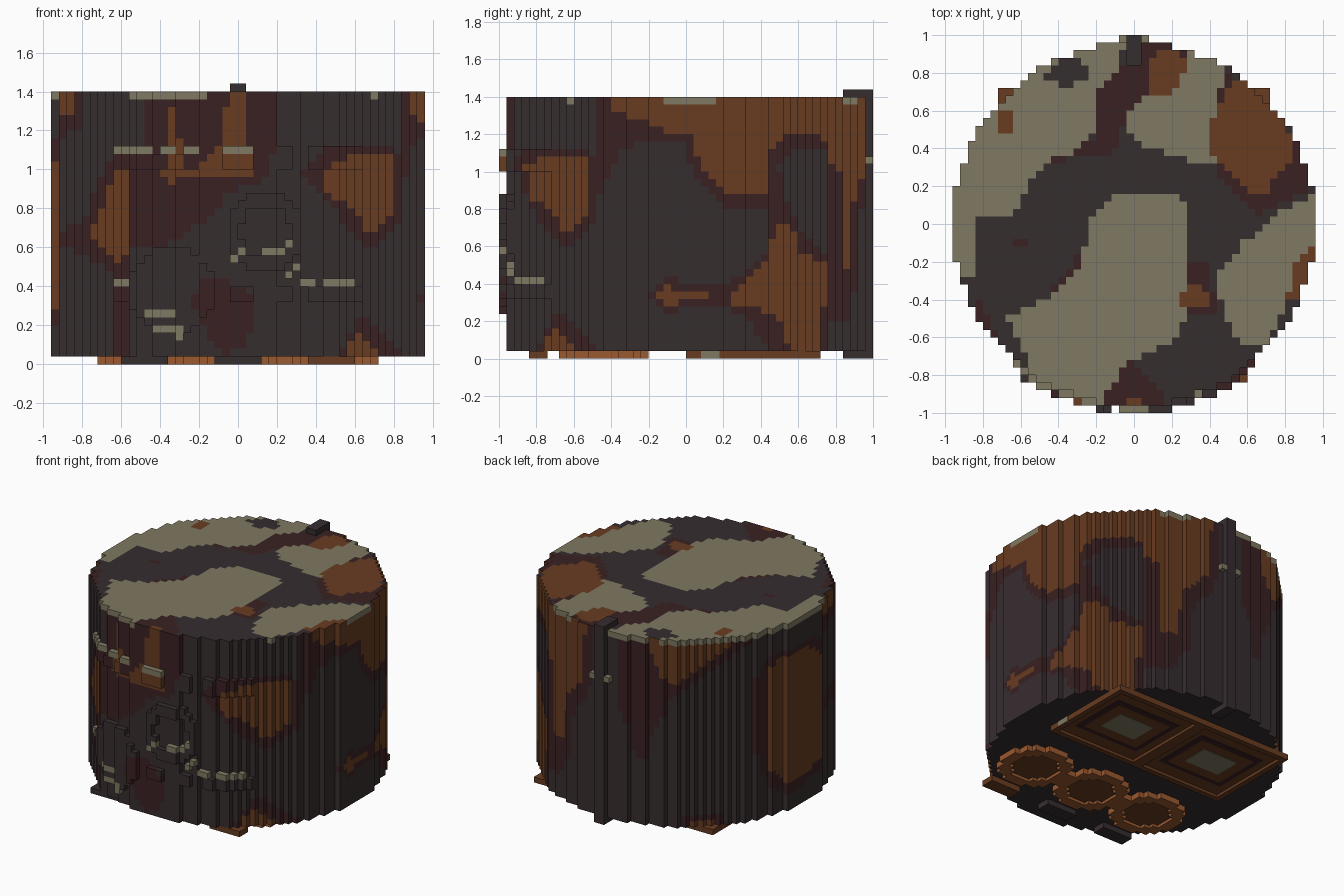
import bpy, bmesh, math

if "Cube" in bpy.data.objects:
    bpy.data.objects.remove(bpy.data.objects["Cube"])

V = 0.04                      # block size
N = 24                        # blocks per radius
Z0, Z1 = 0.04, 1.40           # drum bottom and top
CHAR, MAROON, RUST, KHAKI, ORANGE = range(5)
COLOURS = [("charcoal", (0.037, 0.026, 0.028)), ("dark_maroon", (0.042, 0.015, 0.016)),
           ("rust_brown", (0.138, 0.045, 0.015)), ("khaki", (0.215, 0.190, 0.122)),
           ("orange_brown", (0.32, 0.10, 0.03))]
MATS = []
for name, rgb in COLOURS:
    m = bpy.data.materials.new(name)
    m.use_nodes = True
    m.diffuse_color = (*rgb, 1)
    bsdf = m.node_tree.nodes["Principled BSDF"]
    bsdf.inputs["Base Color"].default_value = (*rgb, 1)
    bsdf.inputs["Roughness"].default_value = 0.9
    MATS.append(m)

# ---- camouflage patches: later patches cover earlier ones ----
PAINT = {"front": [], "side": [], "back": [], "top": []}


def patch(zone, mat, *pts):
    PAINT[zone].append((mat, pts))


def paint(zone, u, v):
    colour = CHAR
    for mat, pts in PAINT[zone]:
        inside = False
        for (a, b), (c, d) in zip(pts, pts[1:] + pts[:1]):
            if (b > v) != (d > v) and u < (c - a) * (v - b) / (d - b) + a:
                inside = not inside
        if inside:
            colour = mat
    return colour


# front wall (x, z)
patch("front", MAROON, (-.45, 1.41), (.2, 1.41), (.2, 1.15), (.14, .95), (-.05, .88), (-.15, .75), (-.35, .62),
      (-.55, .58), (-.56, .03), (-.64, .03), (-.63, .48), (-.94, .62), (-.94, .68), (-.8, .72), (-.66, 1.05), (-.5, 1.1))
patch("front", MAROON, (.33, .97), (.45, 1.13), (.8, 1.13), (.84, 1.0), (.84, .72), (.68, .6), (.55, .72), (.45, .85))
patch("front", MAROON, (-.23, .3), (-.2, .42), (-.1, .44), (.05, .4), (.09, .3), (.05, .12), (-.05, .04), (-.15, .12))
patch("front", MAROON, (.5, .03), (.6, .2), (.63, .27), (.7, .2), (.8, .1), (.84, .03))
patch("front", MAROON, (-.97, 1.41), (-.8, 1.41), (-.82, 1.22), (-.9, 1.18), (-.97, 1.2))
patch("front", RUST, (-.92, 1.41), (-.84, 1.41), (-.84, 1.3), (-.87, 1.25), (-.91, 1.28))
patch("front", RUST, (-.56, 1.0), (-.62, 1.0), (-.75, .68), (-.73, .62), (-.62, .53), (-.57, .58), (-.55, .75))
patch("front", RUST, (-.36, 1.32), (-.33, 1.32), (-.32, 1.2), (-.24, 1.12), (-.28, 1.0), (-.2, 1.0), (-.08, 1.15),
      (-.05, 1.41), (.03, 1.41), (.04, 1.15), (.08, 1.1), (.08, .96), (-.28, .96), (-.33, .92), (-.39, .98), (-.36, 1.05))
patch("front", RUST, (.44, .97), (.5, 1.02), (.6, 1.08), (.81, 1.08), (.81, .78), (.72, .69), (.66, .68), (.6, .78), (.45, .9))
patch("front", RUST, (.55, .03), (.57, .13), (.64, .15), (.72, .06), (.72, .03))
# wall toward +x (y, z)
patch("side", MAROON, (-.5, 1.41), (-.5, .75), (-.43, .95), (-.36, 1.09), (-.2, 1.18), (0, 1.17), (.03, .98), (.2, .82),
      (.44, .8), (.42, .55), (.2, .38), (-.1, .43), (-.2, .36), (-.1, .25), (.1, .28), (.3, .25), (.45, .03),
      (.85, .03), (.9, .5), (.95, .6), (.95, 1.41))
patch("side", CHAR, (.64, .66), (.72, .56), (.79, .62), (.8, 1.06), (.7, 1.14), (.57, 1.13), (.5, 1.02), (.53, .85))
patch("side", RUST, (-.4, 1.41), (-.38, 1.32), (-.2, 1.26), (-.12, 1.22), (0, 1.22), (.05, 1.15), (.08, 1.0), (.2, .9),
      (.27, .87), (.44, .87), (.44, 1.1), (.52, 1.19), (.7, 1.19), (.83, 1.1), (.87, .6), (.92, .6), (.92, 1.41))
patch("side", RUST, (.25, .35), (.3, .4), (.42, .5), (.48, .72), (.57, .72), (.62, .56), (.75, .5), (.76, .3),
      (.7, .2), (.72, .03), (.55, .03), (.5, .2), (.35, .28), (.25, .3))
patch("side", RUST, (-.16, .34), (-.1, .39), (0, .36), (.11, .36), (.11, .32), (0, .32), (-.1, .28))
# rear wall, measured across the 213 degree direction (u, z)
patch("back", MAROON, (-.97, 1.41), (-.56, 1.41), (-.6, .85), (-.7, .75), (-.72, .4), (-.8, .2), (-.97, .2))
patch("back", MAROON, (-.42, 1.41), (.52, 1.41), (.4, 1.3), (.2, 1.16), (0, 1.02), (-.1, .88), (-.22, .55), (-.28, .5),
      (-.35, .75), (-.42, .9))
patch("back", MAROON, (.48, 1.05), (.58, 1.22), (.8, 1.22), (.97, 1.1), (.97, .25), (.8, .18), (.64, .18), (.5, .38))
patch("back", MAROON, (0, .03), (.03, .13), (.27, .13), (.3, .03))
patch("back", RUST, (-.92, 1.41), (-.62, 1.41), (-.65, .95), (-.74, .85), (-.76, .5), (-.83, .5), (-.85, 1.0), (-.92, 1.1))
patch("back", RUST, (-.2, 1.41), (.45, 1.41), (.3, 1.3), (.05, 1.15), (-.08, 1.05), (-.13, 1.15), (-.18, 1.3))
patch("back", RUST, (.54, 1.05), (.6, 1.15), (.8, 1.16), (.92, 1.0), (.92, .3), (.8, .24), (.68, .25), (.55, .4))
patch("back", RUST, (.05, .03), (.08, .09), (.22, .09), (.24, .03))
# top (x, y)
patch("top", MAROON, (-.48, .33), (-.35, .34), (-.1, .38), (-.05, .55), (.1, .7), (.3, .85), (.3, 1), (0, 1), (-.06, .85),
      (-.2, .7), (-.2, .45))
patch("top", MAROON, (.36, .38), (.55, .15), (.65, .05), (.97, .2), (.97, .32), (.8, .5), (.5, .8), (.42, .62))
patch("top", MAROON, (.28, -.2), (.4, -.22), (.4, -.32), (.47, -.45), (.3, -.5))
patch("top", MAROON, (-.2, -.97), (-.05, -.76), (0, -.72), (.18, -.92), (.18, -.97))
patch("top", MAROON, (-.85, -.55), (-.82, -.38), (-.73, -.58), (-.8, -.62))
patch("top", MAROON, (-.44, -.34), (-.28, -.15), (-.24, -.34))
patch("top", MAROON, (-.65, -.1), (-.6, -.05), (-.53, -.09), (-.6, -.12))
patch("top", KHAKI, (-.28, -.2), (-.22, .05), (-.1, .16), (.2, .16), (.28, .1), (.28, -.5), (.2, -.62), (-.05, -.75),
      (-.2, -.97), (-.48, -.97), (-.55, -.75), (-.68, -.5), (-.45, -.38))
patch("top", KHAKI, (-.97, .04), (-.64, .05), (-.56, .2), (-.42, .35), (-.28, .4), (-.2, .52), (-.2, .7), (-.1, .8),
      (-.04, .98), (-.4, .97), (-.97, .6))
patch("top", KHAKI, (-.97, .04), (-.85, .02), (-.83, -.28), (-.97, -.28))
patch("top", KHAKI, (-.08, .52), (0, .6), (.08, .72), (.2, .7), (.28, .85), (.3, 1), (.5, .95), (.44, .62), (.42, .3),
      (.25, .35), (.05, .42))
patch("top", KHAKI, (.47, -.5), (.44, -.25), (.58, -.1), (.75, .05), (.97, .18), (.97, -.2), (.85, -.2), (.82, -.4),
      (.72, -.62), (.6, -.66))
patch("top", RUST, (.43, .62), (.55, .77), (.64, .74), (.75, .6), (.83, .45), (.83, .35), (.7, .17), (.6, .18), (.4, .38))
patch("top", RUST, (.08, .7), (.2, .7), (.28, .85), (.2, .92), (.06, .88))
patch("top", RUST, (.82, -.38), (.87, -.18), (.97, -.1), (.97, -.22), (.9, -.38))
patch("top", RUST, (.23, -.4), (.29, -.32), (.37, -.34), (.4, -.42), (.32, -.47))
patch("top", RUST, (-.72, .48), (-.72, .6), (-.64, .6), (-.64, .48))
patch("top", RUST, (-.04, -.97), (-.04, -.92), (.04, -.92), (.04, -.97))
patch("top", CHAR, (-.48, .78), (-.38, .88), (-.25, .85), (-.25, .75), (-.4, .73))


def wall_colour(x, y, z):
    if z > Z1 - V and paint("top", x, y) == KHAKI:
        return KHAKI
    ang = math.degrees(math.atan2(x, -y))
    if -75 <= ang <= 60:
        return paint("front", x, z)
    if 60 < ang < 145:
        return paint("side", y, z)
    return paint("back", -.84 * x - .54 * y, z)


def finish(name, bm):
    bmesh.ops.remove_doubles(bm, verts=bm.verts, dist=1e-4)
    me = bpy.data.meshes.new(name)
    bm.to_mesh(me)
    bm.free()
    for m in MATS:
        me.materials.append(m)
    ob = bpy.data.objects.new(name, me)
    bpy.context.collection.objects.link(ob)
    return ob


def add_box(bm, x0, x1, y0, y1, z0, z1, mat):
    vs = [bm.verts.new((x, y, z)) for z in (z0, z1) for x, y in ((x0, y0), (x1, y0), (x1, y1), (x0, y1))]
    for q in ((3, 2, 1, 0), (4, 5, 6, 7), (0, 1, 5, 4), (1, 2, 6, 5), (2, 3, 7, 6), (3, 0, 4, 7)):
        bm.faces.new([vs[i] for i in q]).material_index = mat


def box(name, *args):
    bm = bmesh.new()
    add_box(bm, *args)
    return finish(name, bm)


# ---- drum: stepped round wall with flat top and bottom ----
def filled(i, j):
    return math.hypot(i + .5, j + .5) * V < 0.962


bm = bmesh.new()
LAYERS = round((Z1 - Z0) / V)
for i in range(-N, N):
    for j in range(-N, N):
        if not filled(i, j):
            continue
        x, y, h = (i + .5) * V, (j + .5) * V, V / 2
        ring = [(x - h, y - h), (x + h, y - h), (x + h, y + h), (x - h, y + h)]
        bm.faces.new([bm.verts.new((*p, Z1)) for p in ring]).material_index = paint("top", x, y)
        bm.faces.new([bm.verts.new((*p, Z0)) for p in reversed(ring)]).material_index = CHAR
        for s, (di, dj) in enumerate(((0, -1), (1, 0), (0, 1), (-1, 0))):
            if filled(i + di, j + dj):
                continue
            a, b = ring[s], ring[(s + 1) % 4]
            for k in range(LAYERS):
                za, zb = Z0 + k * V, Z0 + (k + 1) * V
                f = bm.faces.new([bm.verts.new(p) for p in ((*a, za), (*b, za), (*b, zb), (*a, zb))])
                f.material_index = wall_colour(x, y, (za + zb) / 2)
finish("drum_body", bm)

# ---- front relief: one block proud of the wall, dashes in khaki ----
dashes, relief = set(), set()


def cells(target, x0, x1, z0, z1):
    for i in range(round(x0 / V), round(x1 / V)):
        for k in range(round(z0 / V), round(z1 / V)):
            target.add((i, k))


for d in ((-.64, -.44, 1.08), (-.4, -.32, 1.08), (-.28, -.2, 1.08), (-.08, .08, 1.08), (-.64, -.56, .4), (.32, .4, .4),
          (.44, .6, .4), (-.48, -.32, .24), (-.44, -.28, .16), (-.32, -.28, .12), (.12, .24, .56), (.24, .28, .6),
          (-.04, 0, .52), (0, .04, .56), (.24, .28, .44), (.28, .32, .48)):
    cells(dashes, d[0], d[1], d[2], d[2] + V)
for r in ((-.64, -.2, 1.0, 1.08), (-.08, .08, 1.0, 1.08), (.2, .28, 1.0, 1.12), (.36, .64, 1.0, 1.12),
          (.2, .28, .32, .4), (.36, .64, .32, .4), (-.04, .08, .32, .4), (-.64, -.56, .32, .4)):
    cells(relief, *r)
for i in range(-N, N):        # round badge and round ring
    for k in range(LAYERS):
        x, z = (i + .5) * V, (k + .5) * V
        if math.hypot(x + .34, z - .38) < .22 or .13 < math.hypot(x - .14, z - .68) < .2:
            relief.add((i, k))
for name, group in (("front_relief", relief - dashes), ("front_dashes", dashes)):
    bm = bmesh.new()
    for i, k in group:
        y = min(j for j in range(-N, N) if filled(i, j)) * V
        mat = KHAKI if group is dashes else paint("front", (i + .5) * V, (k + .5) * V)
        add_box(bm, i * V, i * V + V, y - V, y, k * V, k * V + V, mat)
    finish(name, bm)

# ---- rear pole with hooked ends and clips ----
box("rear_pole", -.04, .04, .92, 1.0, 0, 1.44, CHAR)
box("rear_pole_top_hook", -.04, .04, .84, .92, 1.38, 1.44, CHAR)
box("rear_pole_foot", -.04, .04, .84, .92, 0, .05, CHAR)
for s, side in ((1, "left"), (-1, "right")):
    box("rear_clip_" + side, min(s * .04, s * .08), max(s * .04, s * .08), .95, 1.0, 1.04, 1.08, KHAKI)

# ---- underside: framed double panel ----
for n, b in enumerate(((-.72, .72, 0, .04), (-.72, .72, .68, .72), (-.72, -.68, .04, .68), (.68, .72, .04, .68),
                       (-.04, .04, .04, .68))):
    box("under_frame_%d" % n, *b, 0, Z0, RUST)
box("under_frame_chip", .7, .722, .08, .18, -0.0, Z0, KHAKI)
for s, side in ((1, "left"), (-1, "right")):
    c = s * .36
    box("under_panel_" + side, c - .32, c + .32, .04, .68, .02, Z0, RUST)
    box("under_panel_border_" + side, c - .26, c + .26, .14, .58, .016, .02, MAROON)
    box("under_panel_inset_" + side, c - .22, c + .22, .18, .54, .012, .016, RUST)
    box("under_panel_patch_" + side, c - .14, c + .14, .26, .46, .008, .012, KHAKI)

# ---- underside: three round pads with short bars in front ----
for n, cx in enumerate((-.48, 0, .48)):
    for part, r, z, mat in (("rim", .23, 0, ORANGE), ("core", .16, -.0, RUST)):
        bm = bmesh.new()
        for i in range(-N, N):
            for j in range(-N, N):
                d = math.hypot((i + .5) * V - cx, (j + .5) * V + .44)
                if (d < .16) if part == "core" else (.16 <= d < r):
                    add_box(bm, i * V, i * V + V, j * V, j * V + V, .02 if part == "core" else 0, Z0, mat)
        finish("under_pad_%s_%d" % (part, n), bm)
    box("under_bar_%d" % n, cx - .12, cx + .12, -.84, -.74, 0, Z0, RUST if n == 2 else CHAR)
